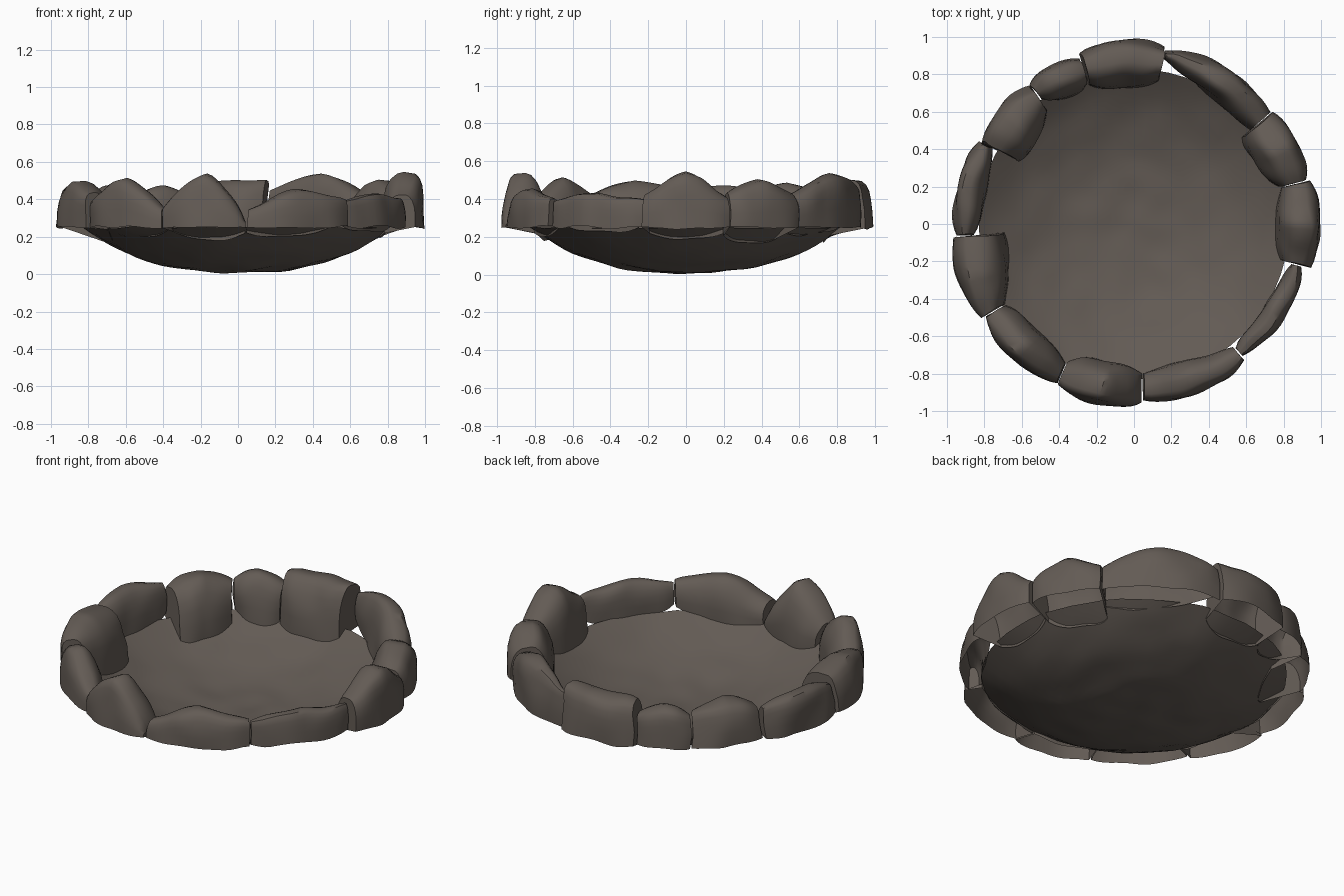
import bpy, bmesh, math
from mathutils import Vector, noise

cube = bpy.data.objects.get("Cube")
if cube:
    bpy.data.objects.remove(cube)

stone_material = bpy.data.materials.new("dark_brown_stone")
stone_material.use_nodes = True
colour = (0.125, 0.105, 0.09, 1)
stone_material.diffuse_color = colour
shader = stone_material.node_tree.nodes["Principled BSDF"]
shader.inputs["Base Color"].default_value = colour

BOWL_RADIUS = 0.83
RIM_HEIGHT = 0.25


def bowl_height(radius):
    return 0.01 + (RIM_HEIGHT - 0.01) * (radius / BOWL_RADIUS) ** 2.6


def polar(radius, angle, height):
    return Vector((radius * math.cos(angle), radius * math.sin(angle), height))


def blend(values, t):
    """Ease between the start, middle and end values."""
    start, middle, end = values
    side = start if t < 0.5 else end
    weight = abs(2 * t - 1)
    return middle + (side - middle) * weight ** 1.3


def finish(bm, name):
    bmesh.ops.recalc_face_normals(bm, faces=bm.faces)
    mesh = bpy.data.meshes.new(name)
    bm.to_mesh(mesh)
    bm.free()
    mesh.materials.append(stone_material)
    obj = bpy.data.objects.new(name, mesh)
    bpy.context.collection.objects.link(obj)
    bpy.ops.object.select_all(action='DESELECT')
    bpy.context.view_layer.objects.active = obj
    obj.select_set(True)
    bpy.ops.object.shade_smooth_by_angle(angle=math.radians(40))


def build_bowl(segments, rings):
    """One thin, shallow, slightly lumpy sheet."""
    bm = bmesh.new()
    centre = bm.verts.new((0, 0, bowl_height(0)))
    previous = None
    for k in range(1, rings + 1):
        radius = BOWL_RADIUS * k / rings
        ring = []
        for s in range(segments):
            point = polar(radius, math.tau * s / segments, bowl_height(radius))
            point.z = max(0, point.z + 0.012 * noise.noise(point * 6))
            ring.append(bm.verts.new(point))
        for s in range(segments):
            following = (s + 1) % segments
            if previous:
                bm.faces.new((previous[s], ring[s], ring[following], previous[following]))
            else:
                bm.faces.new((centre, ring[s], ring[following]))
        previous = ring
    finish(bm, "bowl")


def build_rim_stone(name, start, end, outer, inner, slant, heights):
    """Hollow stone, open below: an arched section swept along the rim."""
    bm = bmesh.new()
    steps, arch = 16, 12
    sections = []
    for i in range(steps + 1):
        t = i / steps
        angle = math.radians(start + (end - start) * t)
        # the ends draw in so each stone reads as a rounded block
        pinch = abs(2 * t - 1) ** 3
        top = blend(heights, t) - 0.015 * pinch
        outside = outer - 0.03 * pinch
        inside = inner + 0.05 * pinch + slant * (t - 0.5)
        crest = (outside + inside) / 2
        section = []
        for j in range(arch + 1):
            turn = math.pi * j / arch
            across, up = math.cos(turn), abs(math.sin(turn)) ** 0.8
            if across > 0:
                # steep outer wall
                radius = crest + (outside - crest) * across ** 0.5
                foot = RIM_HEIGHT
            else:
                # sloping inner wall that runs down into the bowl
                radius = crest + (crest - inside) * across
                foot = bowl_height(inside) - 0.01
            point = polar(radius, angle, foot + (top - foot) * up)
            point += 0.018 * noise.noise_vector(point * 6)
            section.append(bm.verts.new(point))
        sections.append(section)
    for one, two in zip(sections, sections[1:]):
        for j in range(arch):
            bm.faces.new((one[j], two[j], two[j + 1], one[j + 1]))
    # end walls
    for section in (sections[0], sections[-1]):
        bm.faces.new(section)
    finish(bm, name)


build_bowl(segments=56, rings=18)

# name, start angle, outer radius, inner radius, inner slant, heights along the stone
STONES = [
    ("right_peak_stone", -14, 1, 0.76, 0, (0.44, 0.55, 0.43)),
    ("right_back_stone", 14, 0.98, 0.72, -0.05, (0.45, 0.5, 0.46)),
    ("back_right_long_stone", 39, 0.97, 0.8, 0.1, (0.44, 0.53, 0.46)),
    ("back_middle_stone", 80, 0.99, 0.73, 0, (0.52, 0.5, 0.5)),
    ("back_left_stone", 108, 0.96, 0.76, 0.04, (0.43, 0.47, 0.43)),
    ("left_back_stone", 127, 0.95, 0.68, -0.05, (0.44, 0.49, 0.44)),
    ("left_thin_stone", 152, 0.97, 0.81, 0, (0.45, 0.48, 0.43)),
    ("left_wide_stone", 184, 0.99, 0.71, 0.12, (0.48, 0.5, 0.46)),
    ("front_left_stone", 212, 0.97, 0.77, 0, (0.41, 0.51, 0.37)),
    ("front_peak_stone", 244, 0.98, 0.75, 0, (0.38, 0.54, 0.3)),
    ("front_right_stone", 273, 0.97, 0.78, 0.05, (0.36, 0.45, 0.41)),
    ("right_front_stone", 309, 0.95, 0.82, 0, (0.4, 0.43, 0.41)),
]
for stone, neighbour in zip(STONES, STONES[1:] + STONES[:1]):
    name, start, *shape = stone
    span = (neighbour[1] - start) % 360
    build_rim_stone(name, start + 0.3, start + span - 0.3, *shape)
